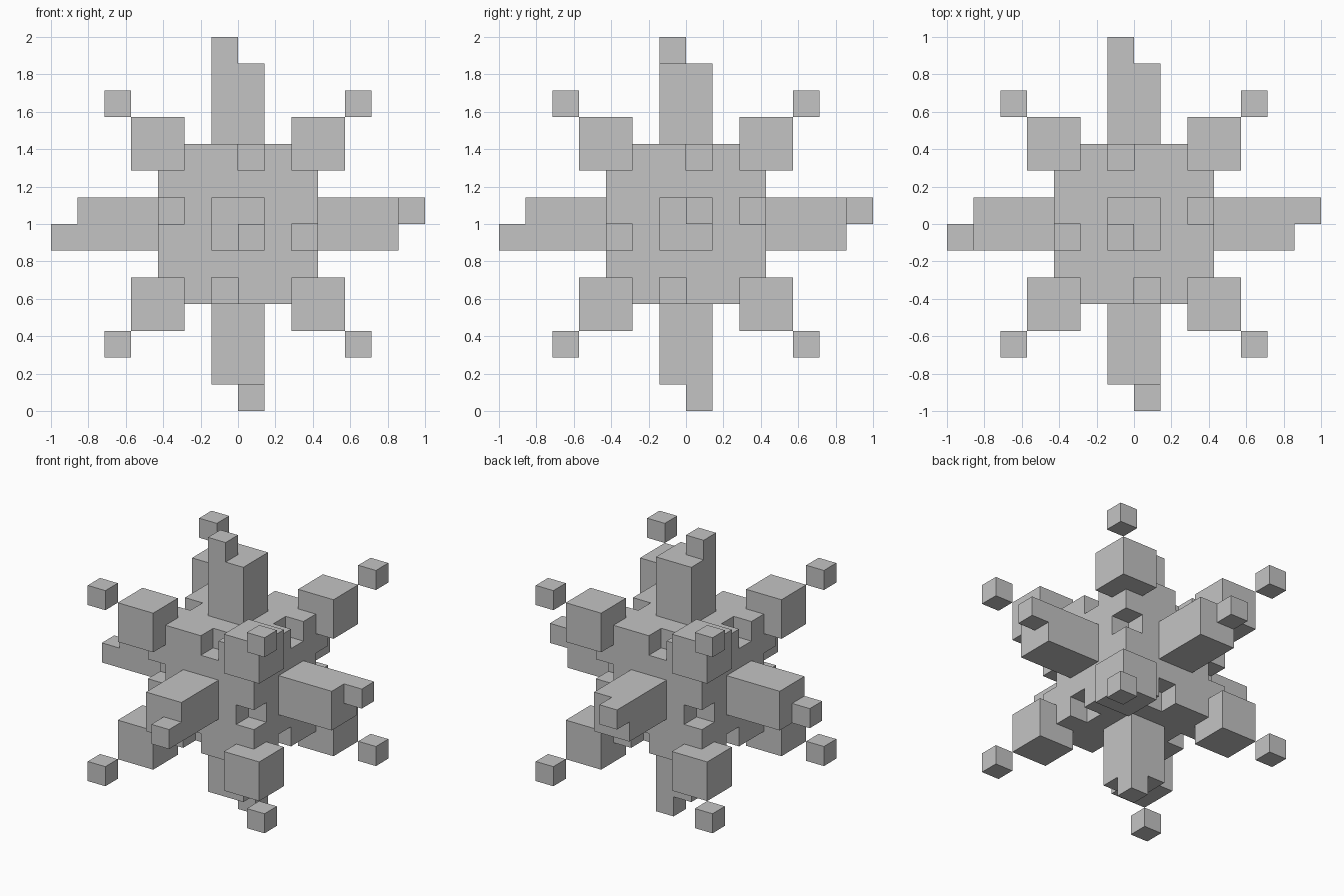
import bpy
import bmesh
from itertools import product
from mathutils import Vector

UNIT = 1 / 7                      # grid cell of the blocky sculpture
CENTRE = Vector((0, 0, 1))

old = bpy.data.objects.get("Cube")
if old:
    bpy.data.objects.remove(old, do_unlink=True)

grey = bpy.data.materials.new("plain grey")
grey.use_nodes = True
grey.diffuse_color = (0.55, 0.55, 0.55, 1)
grey.node_tree.nodes["Principled BSDF"].inputs["Base Color"].default_value = grey.diffuse_color


def blocks(name, boxes):
    """One object made of boxes, each given as (centre, size) in grid cells."""
    bm = bmesh.new()
    for centre, size in boxes:
        verts = bmesh.ops.create_cube(bm, size=UNIT)["verts"]
        bmesh.ops.scale(bm, vec=Vector(size), verts=verts)
        bmesh.ops.translate(bm, vec=Vector(centre) * UNIT + CENTRE, verts=verts)
    mesh = bpy.data.meshes.new(name)
    bm.to_mesh(mesh)
    bm.free()
    mesh.materials.append(grey)
    obj = bpy.data.objects.new(name, mesh)
    bpy.context.collection.objects.link(obj)
    return obj


# Core cube with a one-cell notch in each of its twelve edges
core = blocks("core", [((0, 0, 0), (6, 6, 6))])
notches = []
for axis in range(3):
    a, b = [i for i in range(3) if i != axis]
    for sa, sb in product((-1, 1), repeat=2):
        centre, size = [0, 0, 0], [2, 2, 2]
        centre[a], centre[b] = 3 * sa, 3 * sb
        centre[axis] = sa * sb * (-0.5 if axis == 0 else 0.5)
        size[axis] = 1
        notches.append((centre, size))
cutter = blocks("notch_cutter", notches)
cutter.hide_render = True
cut = core.modifiers.new("notches", 'BOOLEAN')
cut.operation = 'DIFFERENCE'
cut.solver = 'EXACT'
cut.object = cutter
bpy.context.view_layer.update()
notched = bpy.data.meshes.new_from_object(
    core.evaluated_get(bpy.context.evaluated_depsgraph_get()))
core.modifiers.clear()
core.data = notched
bpy.data.objects.remove(cutter, do_unlink=True)

# Six arms, each ending in a small cube set in one quadrant of the end face
arms = {
    "right_side": ((1, 0, 0), (1, 1, 1)),
    "left_side": ((-1, 0, 0), (-1, -1, -1)),
    "back": ((0, 1, 0), (-1, 1, 1)),
    "front": ((0, -1, 0), (1, -1, -1)),
    "top": ((0, 0, 1), (-1, -1, 1)),
    "bottom": ((0, 0, -1), (1, 1, -1)),
}
for name, (direction, quadrant) in arms.items():
    d, q = Vector(direction), Vector(quadrant)
    blocks(name + "_arm", [(d * 4.5, [3 if c else 2 for c in direction])])
    blocks(name + "_arm_tip", [(d * 6 + q * 0.5, (1, 1, 1))])

# Corner cubes, each with a small cube touching its outer corner
corners = [Vector(s) for s in product((-1, 1), repeat=3)]
blocks("corner_cubes", [(c * 3, (2, 2, 2)) for c in corners])
blocks("corner_tips", [(c * 4.5, (1, 1, 1)) for c in corners])
